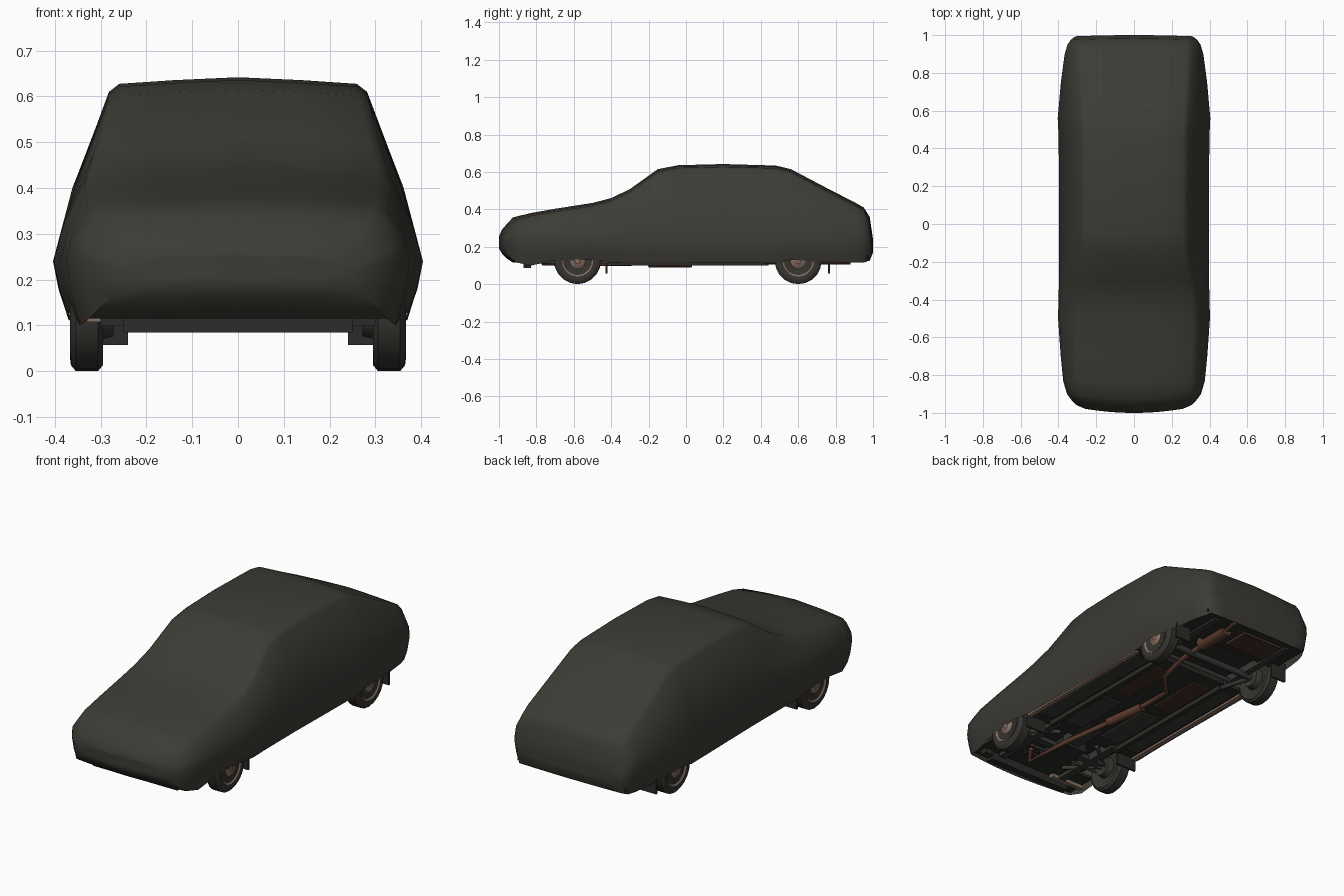
import bpy, bmesh, math
from mathutils import Vector, Matrix

if "Cube" in bpy.data.objects:
    bpy.data.objects.remove(bpy.data.objects["Cube"])


def material(name, r, g, b):
    m = bpy.data.materials.new(name)
    m.diffuse_color = (r, g, b, 1)
    m.use_nodes = True
    m.node_tree.nodes["Principled BSDF"].inputs["Base Color"].default_value = m.diffuse_color
    return m


CLOTH = material("olive_grey_cloth", 0.046, 0.044, 0.036)
RUBBER = material("tyre_rubber", 0.036, 0.034, 0.029)
UNDER = material("underbody_black", 0.024, 0.024, 0.021)
FRAME = material("dark_metal", 0.040, 0.041, 0.036)
RUST = material("rusty_brown", 0.115, 0.048, 0.030)
DARK_RUST = material("dark_rust", 0.050, 0.026, 0.019)
HUB = material("dusty_hub", 0.25, 0.16, 0.12)


def finish(name, bm, mat, angle=None):
    bmesh.ops.recalc_face_normals(bm, faces=bm.faces)
    me = bpy.data.meshes.new(name)
    bm.to_mesh(me)
    bm.free()
    me.materials.append(mat)
    ob = bpy.data.objects.new(name, me)
    bpy.context.collection.objects.link(ob)
    if angle:
        bpy.ops.object.select_all(action='DESELECT')
        ob.select_set(True)
        bpy.context.view_layer.objects.active = ob
        bpy.ops.object.shade_smooth_by_angle(angle=math.radians(angle))
    return ob


def box(name, x, y, z, mat):
    """Box from (min, max) ranges."""
    bm = bmesh.new()
    c = Vector([(a[0] + a[1]) / 2 for a in (x, y, z)])
    s = [a[1] - a[0] for a in (x, y, z)]
    bmesh.ops.create_cube(bm, size=1, matrix=Matrix.Translation(c) @ Matrix.Diagonal((*s, 1)))
    return finish(name, bm, mat)


def pair(name, x, y, z, mat):
    box(name + "_right", x, y, z, mat)
    box(name + "_left", (-x[1], -x[0]), y, z, mat)


def pipe(name, pts, radius, mat):
    cu = bpy.data.curves.new(name, 'CURVE')
    cu.dimensions = '3D'
    cu.bevel_depth = radius
    cu.bevel_resolution = 2
    cu.use_fill_caps = True
    sp = cu.splines.new('POLY')
    sp.points.add(len(pts) - 1)
    for p, co in zip(sp.points, pts):
        p.co = (*co, 1)
    cu.materials.append(mat)
    ob = bpy.data.objects.new(name, cu)
    bpy.context.collection.objects.link(ob)


def lathe(name, profile, centre, side, mat, steps=20, angle=40):
    """Revolve (x, radius) profile about the x axis."""
    bm = bmesh.new()
    rings = []
    for x, r in profile:
        rings.append([bm.verts.new((centre[0] + side * x,
                                    centre[1] + r * math.cos(math.tau * i / steps),
                                    centre[2] + r * math.sin(math.tau * i / steps))) for i in range(steps)])
    for a, b in zip(rings, rings[1:]):
        for i in range(steps):
            j = (i + 1) % steps
            bm.faces.new((a[i], a[j], b[j], b[i]))
    bm.faces.new(rings[0])
    bm.faces.new(rings[-1])
    return finish(name, bm, mat, angle)


# Draped cover: y, top z, shoulder half width, widest half width, hem z, nose curve
SECTIONS = [
    (-1.0, .255, .21, .26, .19, .04), (-.985, .29, .27, .305, .165, .035),
    (-.955, .325, .30, .335, .135, .03), (-.925, .357, .32, .355, .115, .025),
    (-.83, .38, .327, .375, .10, 0), (-.70, .403, .33, .388, .125, 0),
    (-.50, .434, .335, .402, .13, 0), (-.40, .46, .33, .40, .115, 0),
    (-.30, .508, .315, .397, .115, 0), (-.15, .615, .287, .396, .115, 0),
    (-.04, .636, .282, .396, .115, 0), (.20, .642, .282, .396, .112, 0),
    (.48, .634, .284, .40, .112, 0), (.56, .615, .288, .404, .13, 0),
    (.75, .515, .30, .387, .118, 0), (.90, .438, .308, .367, .115, 0),
    (.95, .41, .305, .352, .115, 0), (.982, .36, .30, .335, .125, -.008),
    (1.0, .24, .28, .31, .17, -.008)]


def half_section(zt, xt, wb, zb):
    h = zt - zb
    drop = min(.032, .15 * h)
    zw = min(.24, zb + .55 * h)
    zs = zt - drop
    zl = zs + (zw - zs) * .53
    xl = xt + (wb - xt) * .53 + .012
    return [(0, zt), (xt * .5, zt - drop * .2), (xt * .92, zt - drop * .45), (xt, zs), (xl, zl),
            (wb, zw), (wb - .012, zw + (zb - zw) * .55), (wb - .03, zb)]


bm = bmesh.new()
rings = []
for y, zt, xt, wb, zb, nose in SECTIONS:
    half = half_section(zt, xt, wb, zb)
    full = [(-x, z) for x, z in half[:0:-1]] + half
    # the section closes across the bottom with a curved row of points
    row = [(half[-1][0] * f, zb) for f in (.75, .5, .25, 0, -.25, -.5, -.75)]
    rings.append([bm.verts.new((x, y + nose * (x / .35) ** 2, z)) for x, z in full + row])
N = 15
for k, (a, b) in enumerate(zip(rings, rings[1:])):
    closed = k < 3 or k == len(rings) - 2      # tucked under nose and tail
    for i in range(len(a) if closed else N - 1):
        j = (i + 1) % len(a)
        bm.faces.new((a[i], a[j], b[j], b[i]))
for r, sec in ((rings[0], SECTIONS[0]), (rings[-1], SECTIONS[-1])):   # bowed end panels
    rows = []
    for i in range(N // 2):
        l, q = r[i], r[N - 1 - i]
        mids = r[N:][::-1] if i == 0 else [
            bm.verts.new((l.co.x * f, sec[0] + sec[5] * (l.co.x * f / .35) ** 2, l.co.z))
            for f in (.75, .5, .25, 0, -.25, -.5, -.75)]
        rows.append([l] + mids + [q])
    for a, b in zip(rows, rows[1:]):
        for i in range(8):
            bm.faces.new((a[i], a[i + 1], b[i + 1], b[i]))
    for i in range(8):
        bm.faces.new((rows[-1][i], rows[-1][i + 1], r[N // 2]))
loose = [v for v in bm.verts if not v.link_faces]
bmesh.ops.delete(bm, geom=loose, context='VERTS')
finish("car_cover", bm, CLOTH, 38)

# Wheels with slotted hubs
for side, sn in ((1, "right"), (-1, "left")):
    for y, en in ((-.58, "front"), (.60, "rear")):
        c = (side * .292, y, .125)
        n = en + "_" + sn
        lathe("tyre_" + n, [(.012, .075), (.003, .09), (.003, .112), (.014, .125), (.062, .125),
                            (.073, .112), (.075, .095), (.068, .08)], c, side, RUBBER)
        lathe("wheel_disc_" + n, [(.02, .08), (.073, .084), (.066, .074), (.064, .045),
                                  (.070, .038), (.072, .018), (.076, .014)], c, side, HUB)
        for i in range(10):
            a = math.tau * i / 10
            lathe("wheel_slot_%s_%d" % (n, i), [(.060, .011), (.068, .011)],
                  (c[0], y + .059 * math.cos(a), .125 + .059 * math.sin(a)), side, UNDER, 6)
        lathe("brake_drum_" + n, [(-.02, .05), (.022, .06)], c, side, FRAME, 14)
        # mud flap behind each wheel
        fy = -.425 if en == "front" else .765
        fx = (.24, .362) if en == "front" else (.27, .362)
        box("mud_flap_" + n, tuple(sorted((side * fx[0], side * fx[1]))), (fy - .006, fy + .006),
            (.057, .16), UNDER)

# Floor pans, rails and sills
box("cabin_floor", (-.365, .365), (-.43, .46), (.124, .14), UNDER)
box("engine_bay_floor", (-.26, .26), (-.75, -.42), (.15, .165), UNDER)
box("nose_floor", (-.325, .325), (-.90, -.72), (.128, .142), UNDER)
box("axle_bay_floor", (-.265, .265), (.45, .75), (.165, .18), UNDER)
box("boot_floor", (-.32, .32), (.73, .97), (.135, .15), UNDER)
box("front_valance", (-.25, .25), (-.87, -.83), (.085, .14), UNDER)
pair("valance_end", (.25, .30), (-.86, -.82), (.10, .14), UNDER)
box("front_bracket", (-.33, -.13), (-.825, -.80), (.108, .13), HUB)
pair("sill", (.335, .36), (-.44, .44), (.113, .135), HUB)
pair("floor_rail", (.20, .225), (-.40, .44), (.100, .13), UNDER)
pair("front_chassis_rail", (.17, .21), (-.82, -.38), (.11, .16), FRAME)
pair("rear_chassis_rail", (.215, .25), (.44, .94), (.125, .17), FRAME)
pair("floor_panel_front", (.07, .185), (-.34, -.02), (.115, .126), FRAME)
pair("floor_panel_rear", (.08, .185), (.06, .38), (.115, .126), DARK_RUST)
pair("outer_floor_panel", (.24, .32), (-.36, .40), (.117, .126), FRAME)
pair("wheel_arch_front", (.255, .265), (-.73, -.43), (.15, .30), UNDER)
pair("wheel_arch_rear", (.255, .265), (.46, .75), (.15, .30), UNDER)

# Engine, suspension and axles
box("engine_sump", (-.10, .04), (-.70, -.50), (.105, .155), UNDER)
box("gearbox", (-.05, .05), (-.50, -.30), (.118, .15), FRAME)
box("front_cross_member", (-.25, .25), (-.60, -.56), (.115, .14), FRAME)
box("fuel_tank", (-.20, .04), (.78, .93), (.12, .14), DARK_RUST)
pipe("rear_axle", [(-.30, .60, .125), (.30, .60, .125)], .018, FRAME)
pipe("rear_cross_tube", [(-.25, .50, .13), (.25, .50, .13)], .012, FRAME)
pipe("steering_rod", [(-.28, -.64, .12), (.28, -.64, .12)], .008, FRAME)
for s, n in ((1, "right"), (-1, "left")):
    pipe("front_arm_" + n, [(s * .12, -.44, .12), (s * .29, -.57, .12), (s * .12, -.72, .12)], .011, FRAME)
    pipe("trailing_arm_" + n, [(s * .21, .40, .12), (s * .27, .60, .12)], .013, FRAME)
    pipe("front_spring_" + n, [(s * .27, -.58, .12), (s * .255, -.58, .28)], .02, FRAME)

# Exhaust line
pipe("exhaust_front_pipe", [(.10, -.70, .14), (.06, -.76, .11), (.045, -.50, .108), (0, -.20, .112)], .013, RUST)
pipe("exhaust_mid_muffler", [(0, -.20, .115), (-.03, .03, .115)], .025, RUST)
pipe("exhaust_rear_pipe", [(-.03, .03, .115), (-.03, .22, .113), (.08, .34, .115), (.12, .52, .12),
                           (.12, .72, .135)], .013, RUST)
pipe("exhaust_rear_muffler", [(.12, .68, .14), (.12, .88, .14)], .035, RUST)
pipe("exhaust_tail", [(.12, .88, .135), (.14, .965, .13)], .011, RUST)
